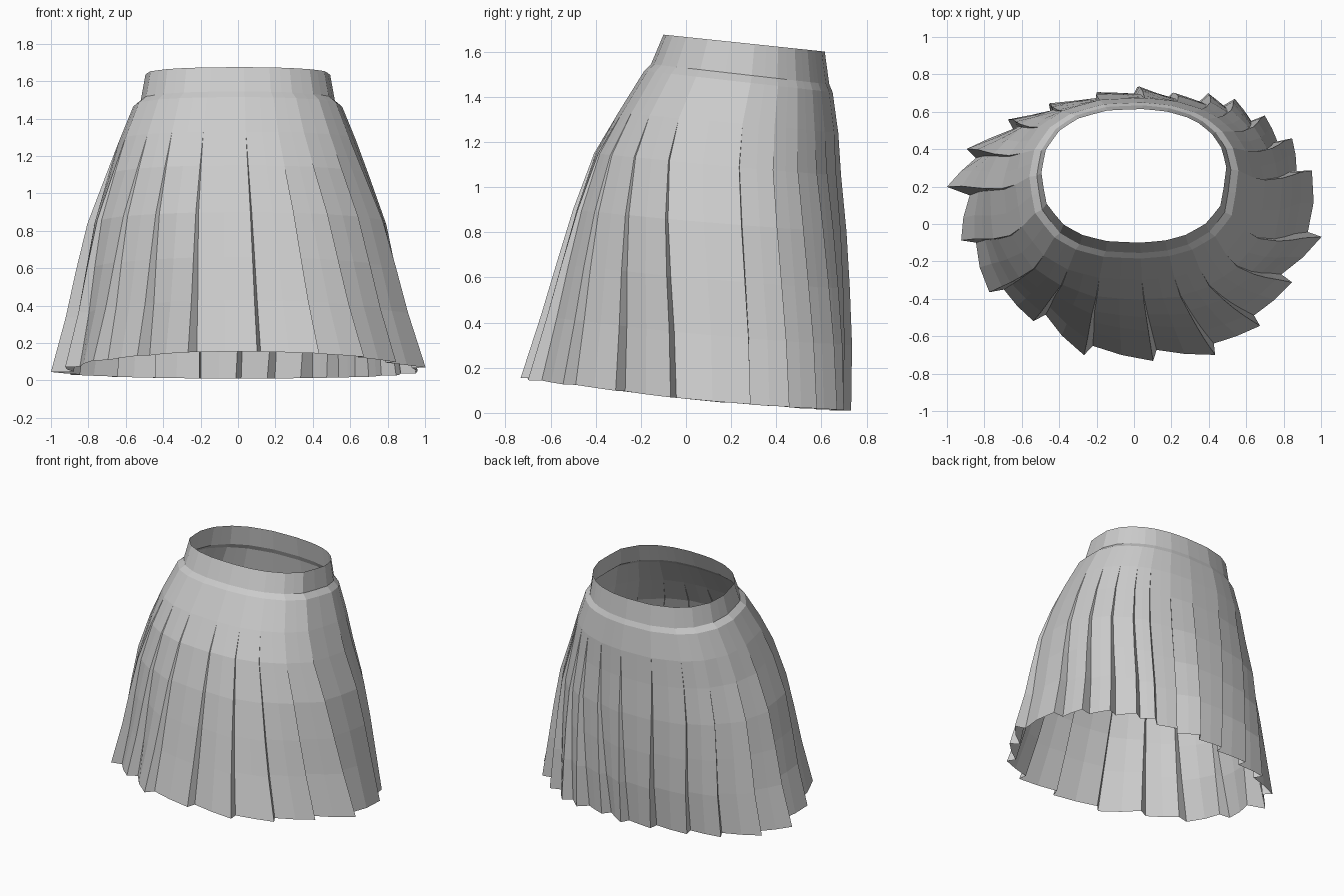
import bpy
import bmesh
from math import sin, cos, radians, copysign
from mathutils import Vector

if "Cube" in bpy.data.objects:
    bpy.data.objects.remove(bpy.data.objects["Cube"], do_unlink=True)

cloth = bpy.data.materials.new("grey cloth")
cloth.use_nodes = True
GREY = (0.6, 0.6, 0.6, 1.0)
cloth.diffuse_color = GREY
cloth.node_tree.nodes["Principled BSDF"].inputs["Base Color"].default_value = GREY

# Pleat edges: angle round the hem from the front, and how far each sticks out
ANGLES = [6, 25, 43, 64, 85, 112, 126, 138, 149, 157, 168,
          179, 192, 208, 222, 239, 255, 277, 302, 322, 344]
REACH = [1.03, 1.08, 1.04, .99, 1.06, 1.08, 1.1, 1.1, 1.1, 1.07, 1.0,
         1.03, 1.0, 1.02, 1.06, 1.1, 1.09, .98, .96, .92, 1.02]

# Rings: front y, back y, half width, front z, back z, pleat amount
WAIST = [(-.10, .615, .495, 1.675, 1.60, 0),
         (-.155, .635, .52, 1.545, 1.455, 0),
         (-.185, .65, .56, 1.515, 1.42, 0)]
SKIRT = [WAIST[-1],
         (-.30, .675, .635, 1.33, 1.24, 0),
         (-.405, .685, .70, 1.15, 1.05, .15),
         (-.495, .705, .785, .90, .80, .36),
         (-.565, .715, .835, .66, .55, .57),
         (-.63, .72, .88, .43, .30, .77),
         (-.715, .71, .95, .155, .01, 1)]


def point(ring, angle, reach, fold):
    front, back, width, z_front, z_back, pleat = ring
    # Pleats lean towards the front as they rise, and their folds close up
    lean = (2 + 16 * sin(radians(angle))) * (1 - pleat)
    t = radians(angle + fold * pleat - lean)
    # The waist is squarer than the hem
    power = 1 - .15 * (1 - pleat)
    s, c = (copysign(abs(v) ** power, v) for v in (sin(t), cos(t)))
    scale = 1 + (reach - 1) * pleat
    z = z_front + (z_back - z_front) * (1 - c) / 2 - .02 * pleat * s * s
    y = (front + back) / 2 - (back - front) / 2 * c * scale
    return Vector((width * s * scale, y, z))


def ring_points(ring):
    """Sawtooth outline: each panel runs from an inner fold to an outer edge."""
    points = []
    for i, end in enumerate(ANGLES):
        start = ANGLES[i - 1] - (360 if i == 0 else 0)
        inner = min(REACH[i - 1] - .08, REACH[i] - .03)
        fold = point(ring, start, inner, 1.7)
        edge = point(ring, end, REACH[i], 0)
        middle = point(ring, (start + end) / 2, (inner + REACH[i]) / 2, .8)
        # Panels are flat at the waist and bulge a little at the hem
        flat = (fold + edge) / 2
        points += [fold, flat.lerp(middle, .2 + .6 * ring[-1]), edge]
    return points


def loft(name, rings):
    bm = bmesh.new()
    rows = [[bm.verts.new(p) for p in ring_points(r)] for r in rings]
    n = len(rows[0])
    for upper, lower in zip(rows, rows[1:]):
        for i in range(n):
            j = (i + 1) % n
            bm.faces.new((upper[i], lower[i], lower[j], upper[j]))
    # The folds close to nothing above the pleats
    bmesh.ops.remove_doubles(bm, verts=bm.verts, dist=.0005)
    mesh = bpy.data.meshes.new(name)
    bm.to_mesh(mesh)
    bm.free()
    mesh.materials.append(cloth)
    obj = bpy.data.objects.new(name, mesh)
    bpy.context.collection.objects.link(obj)


# Waistband with its small ledge, then the pleated skirt hanging from it
loft("waistband", WAIST)
loft("pleated_skirt", SKIRT)
